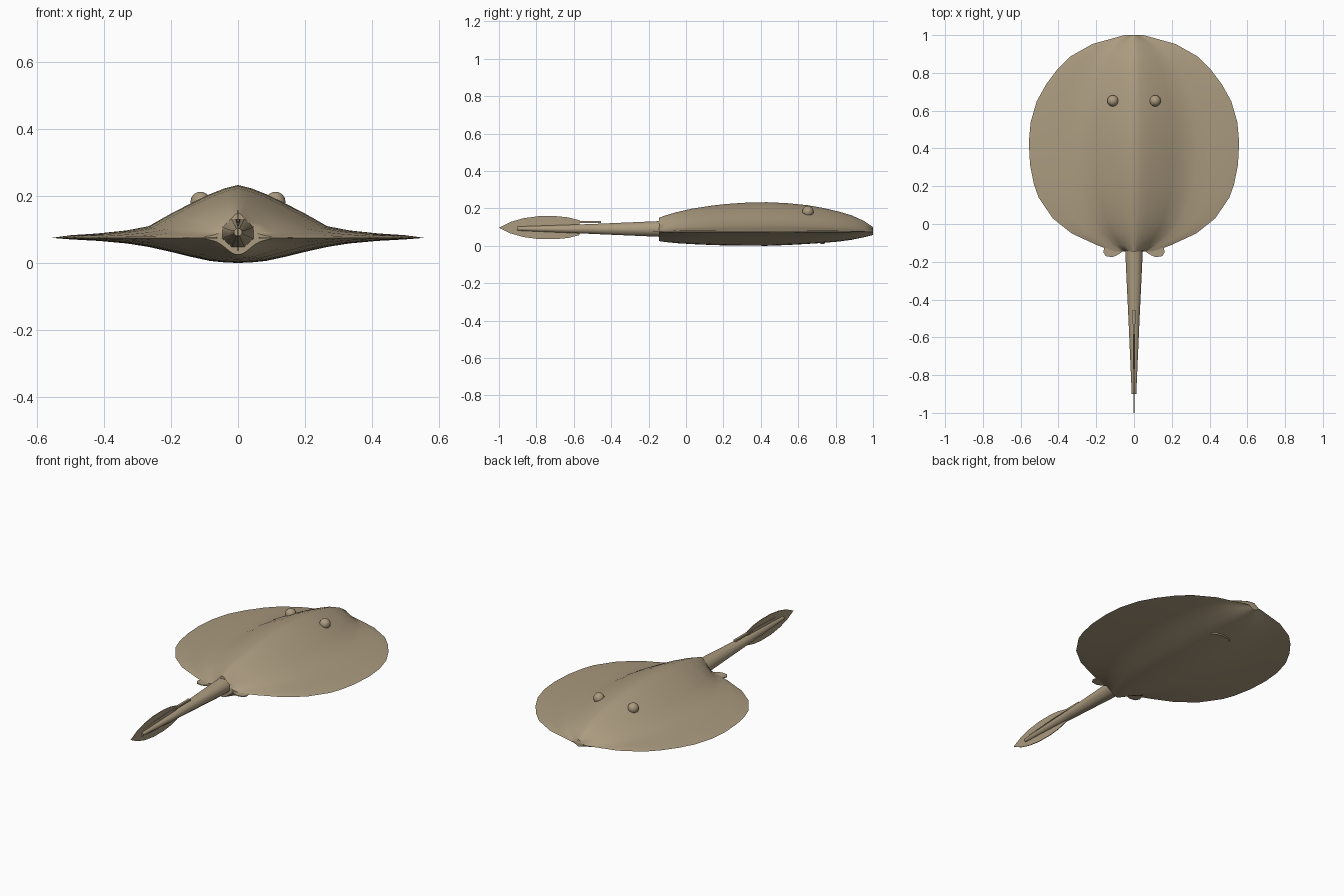
import bpy, bmesh, math
from mathutils import Matrix, Vector

cube = bpy.data.objects.get("Cube")
if cube:
    bpy.data.objects.remove(cube, do_unlink=True)

TAN = (0.41, 0.33, 0.215, 1.0)
skin = bpy.data.materials.new("sandy_skin")
skin.use_nodes = True
skin.diffuse_color = TAN
shader = skin.node_tree.nodes["Principled BSDF"]
shader.inputs["Base Color"].default_value = TAN
shader.inputs["Roughness"].default_value = 0.8


def finish(name, bm, angle=35):
    """Turn a bmesh into a shaded, coloured object."""
    bmesh.ops.recalc_face_normals(bm, faces=bm.faces)
    mesh = bpy.data.meshes.new(name)
    bm.to_mesh(mesh)
    bm.free()
    mesh.materials.append(skin)
    obj = bpy.data.objects.new(name, mesh)
    bpy.context.collection.objects.link(obj)
    bpy.ops.object.select_all(action='DESELECT')
    obj.select_set(True)
    bpy.context.view_layer.objects.active = obj
    bpy.ops.object.shade_smooth_by_angle(angle=math.radians(angle))
    return obj


def loft(bm, rings):
    """Skin closed rings of equal length and cap both ends."""
    loops = [[bm.verts.new(p) for p in ring] for ring in rings]
    for a, b in zip(loops, loops[1:]):
        for i in range(len(a)):
            j = (i + 1) % len(a)
            bm.faces.new((a[i], a[j], b[j], b[i]))
    bm.faces.new(loops[0])
    bm.faces.new(loops[-1])


def plate(name, outline, offset):
    """Thin solid plate from an outline, thickened along an offset."""
    bm = bmesh.new()
    half = Vector(offset) / 2
    loft(bm, [[Vector(p) - half for p in outline], [Vector(p) + half for p in outline]])
    return finish(name, bm)


# Body disc: stations of (y, half width, ridge height, belly height)
EDGE = 0.075
stations = [
    (-0.145, 0.11, 0.15, 0.025), (-0.11, 0.20, 0.162, 0.02),
    (-0.05, 0.33, 0.18, 0.014), (0.03, 0.43, 0.198, 0.009),
    (0.14, 0.505, 0.215, 0.004), (0.21, 0.53, 0.223, 0.002),
    (0.31, 0.55, 0.23, 0.001), (0.43, 0.557, 0.233, 0.0),
    (0.54, 0.547, 0.228, 0.004), (0.65, 0.515, 0.217, 0.01),
    (0.74, 0.465, 0.201, 0.016), (0.82, 0.405, 0.182, 0.023),
    (0.885, 0.34, 0.163, 0.032), (0.953, 0.22, 0.132, 0.046),
    (1.0, 0.05, 0.1, 0.058)]
# Cross-section falloff: (fraction of half width, rise of back, drop of belly)
falloff = [(0, 1, 1), (0.07, 0.94, 0.98), (0.15, 0.83, 0.92), (0.25, 0.66, 0.76),
           (0.36, 0.46, 0.56), (0.48, 0.22, 0.36), (0.6, 0.14, 0.22),
           (0.75, 0.085, 0.12), (0.9, 0.05, 0.06)]
rings = []
for y, w, top, low in stations:
    back = [(u * w, y, EDGE + (top - EDGE) * r) for u, r, _ in falloff]
    belly = [(u * w, y, EDGE - (EDGE - low) * d) for u, _, d in falloff]
    right = back + [(w, y, EDGE)] + belly[::-1]
    left = [(-x, py, z) for x, py, z in right[-2:0:-1]]
    rings.append(right + left)
bm = bmesh.new()
loft(bm, rings)
finish("body_disc", bm, 50)

# Tapered eight-sided tail
bm = bmesh.new()
tail = []
for y, r, z in ((-0.05, 0.055, 0.09), (-0.15, 0.05, 0.09),
                (-0.5, 0.032, 0.09), (-0.9, 0.013, 0.092)):
    ring = [(math.tau * (i + 0.5) / 8) for i in range(8)]
    tail.append([(r * math.cos(a), y, z + r * 0.9 * math.sin(a)) for a in ring])
loft(bm, tail)
finish("tail", bm, 50)

# Upright leaf-shaped fin at the end of the tail
leaf = [(-1, 0), (-0.94, 0.03), (-0.87, 0.05), (-0.79, 0.061),
        (-0.7, 0.062), (-0.63, 0.055), (-0.57, 0.04)]
outline = [(0, y, 0.097 + h) for y, h in leaf]
outline += [(0, y, 0.097 - h) for y, h in leaf[:0:-1]]
plate("tail_fin", outline, (0.004, 0, 0))

# Sting lying along the top of the tail
bm = bmesh.new()
loft(bm, [[(sx * w, y, z + sz * 0.005) for sx, sz in ((-1, -1), (1, -1), (1, 1), (-1, 1))]
          for y, w, z in ((-0.455, 0.007, 0.127), (-0.65, 0.006, 0.127), (-0.88, 0.002, 0.115))])
finish("tail_sting", bm)

for side, sx in (("left", 1), ("right", -1)):
    # Eyes
    bm = bmesh.new()
    bmesh.ops.create_uvsphere(bm, u_segments=16, v_segments=10, radius=0.03,
                              matrix=Matrix.Translation((sx * 0.112, 0.652, 0.183)))
    finish("eye_" + side, bm, 60)
    # Small flat fins beside the tail root
    fin = [(0.05, -0.1), (0.065, -0.15), (0.09, -0.165), (0.115, -0.176),
           (0.15, -0.17), (0.163, -0.148), (0.15, -0.1)]
    plate("pelvic_fin_" + side, [(sx * x, y, EDGE) for x, y in fin], (0, 0, 0.005))

# Curved mouth ridge under the head
bm = bmesh.new()
mouth = []
for i in range(9):
    a = math.pi * (0.1 + 0.8 * i / 8)
    x, y = 0.065 * math.cos(a), 0.71 + 0.03 * math.sin(a)
    mouth.append([(x, y + dy, 0.014 + dz)
                  for dy, dz in ((-0.006, 0.008), (0, -0.004), (0.006, 0.008))])
loft(bm, mouth)
finish("mouth", bm)
